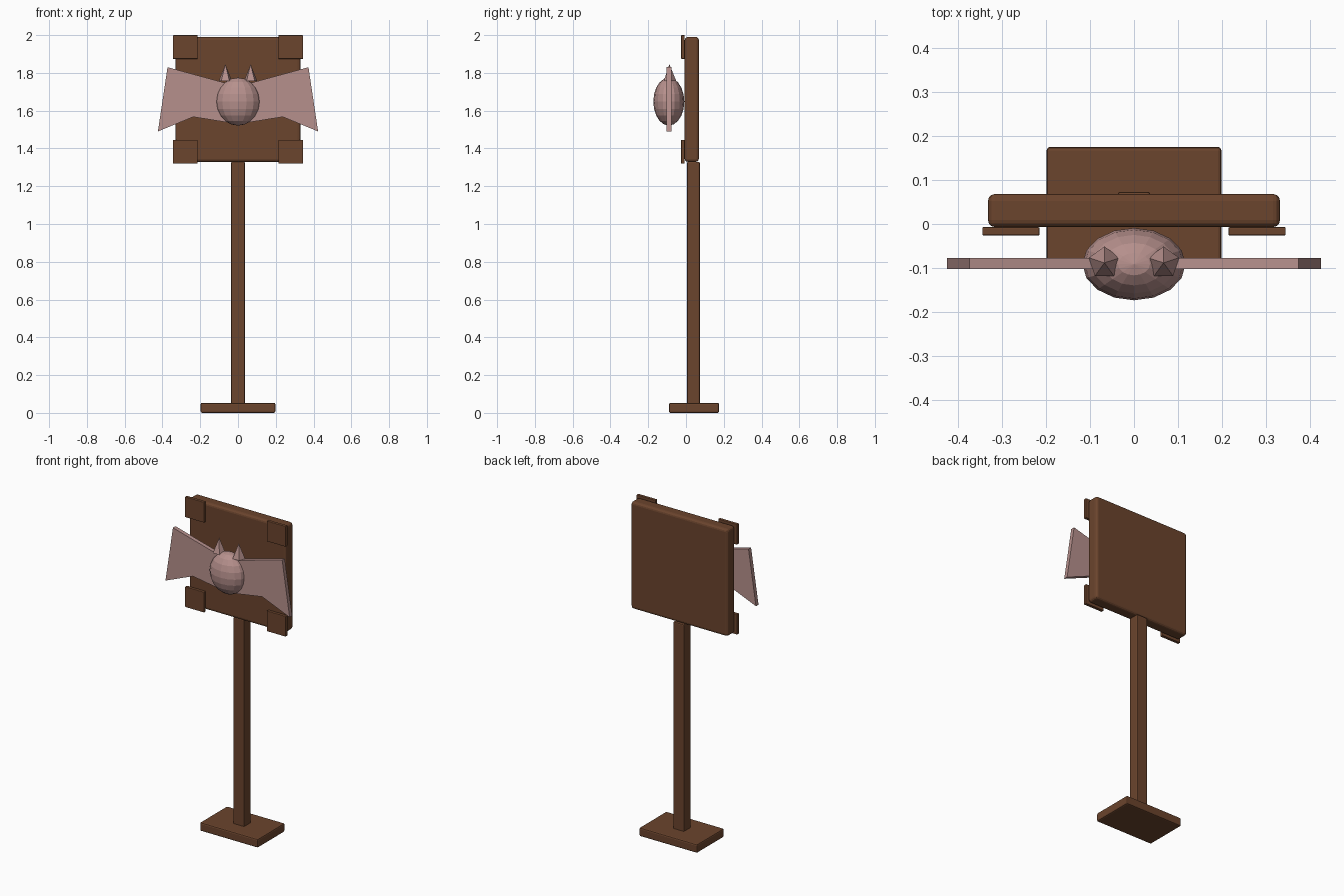
import bpy, bmesh
from mathutils import Matrix, Vector

cube = bpy.data.objects.get("Cube")
if cube:
    bpy.data.objects.remove(cube, do_unlink=True)


def make_material(name, rgb):
    mat = bpy.data.materials.new(name)
    mat.use_nodes = True
    color = (*rgb, 1)
    mat.diffuse_color = color
    mat.node_tree.nodes["Principled BSDF"].inputs["Base Color"].default_value = color
    return mat


wood = make_material("brown wood", (0.147, 0.058, 0.026))
skin = make_material("dusty pink", (0.47, 0.28, 0.265))


def finish(name, bm, mat):
    bmesh.ops.recalc_face_normals(bm, faces=bm.faces)
    mesh = bpy.data.meshes.new(name)
    bm.to_mesh(mesh)
    bm.free()
    mesh.materials.append(mat)
    obj = bpy.data.objects.new(name, mesh)
    bpy.context.collection.objects.link(obj)
    return obj


def box(name, low, high, bevel, segments=2):
    low, high = Vector(low), Vector(high)
    bm = bmesh.new()
    bmesh.ops.create_cube(bm, size=1)
    bmesh.ops.scale(bm, vec=high - low, verts=bm.verts)
    bmesh.ops.translate(bm, vec=(low + high) / 2, verts=bm.verts)
    obj = finish(name, bm, wood)
    mod = obj.modifiers.new("rounded edges", "BEVEL")
    mod.width, mod.segments = bevel, segments
    return obj


# Stand and sign board
box("base", (-0.198, -0.09, 0), (0.198, 0.175, 0.053), 0.008)
box("post", (-0.037, 0.006, 0.045), (0.037, 0.073, 1.329), 0.006)
box("board", (-0.331, -0.007, 1.329), (0.331, 0.068, 1.99), 0.016, 3)

# Square plates on the four corners of the board
for side, x in (("left", 0.279), ("right", -0.279)):
    for level, z in (("upper", 1.937), ("lower", 1.382)):
        box(f"{side}_{level}_corner_plate", (x - 0.065, -0.026, z - 0.063),
            (x + 0.065, -0.007, z + 0.063), 0.003)

# Faceted round body
bm = bmesh.new()
bmesh.ops.create_uvsphere(bm, u_segments=16, v_segments=10, radius=1)
bmesh.ops.transform(bm, verts=bm.verts, matrix=Matrix.Translation((0, -0.091, 1.648))
                    @ Matrix.Diagonal((0.117, 0.082, 0.127, 1)))
finish("body", bm, skin)

# Pointed ears and flat wings on both sides
wing_outline = [(0.05, 1.742), (0.373, 1.83), (0.424, 1.49), (0.237, 1.567), (0.05, 1.537)]
for side, s in (("left", 1), ("right", -1)):
    bm = bmesh.new()
    bmesh.ops.create_cone(bm, cap_ends=True, segments=5, radius1=0.037, radius2=0, depth=0.09,
                          matrix=Matrix.Translation((s * 0.067, -0.088, 1.801)))
    finish(f"{side}_ear", bm, skin)

    bm = bmesh.new()
    face = bm.faces.new([bm.verts.new((s * x, -0.102, z)) for x, z in wing_outline])
    extruded = bmesh.ops.extrude_face_region(bm, geom=[face])["geom"]
    bmesh.ops.translate(bm, vec=(0, 0.025, 0),
                        verts=[v for v in extruded if isinstance(v, bmesh.types.BMVert)])
    finish(f"{side}_wing", bm, skin)
